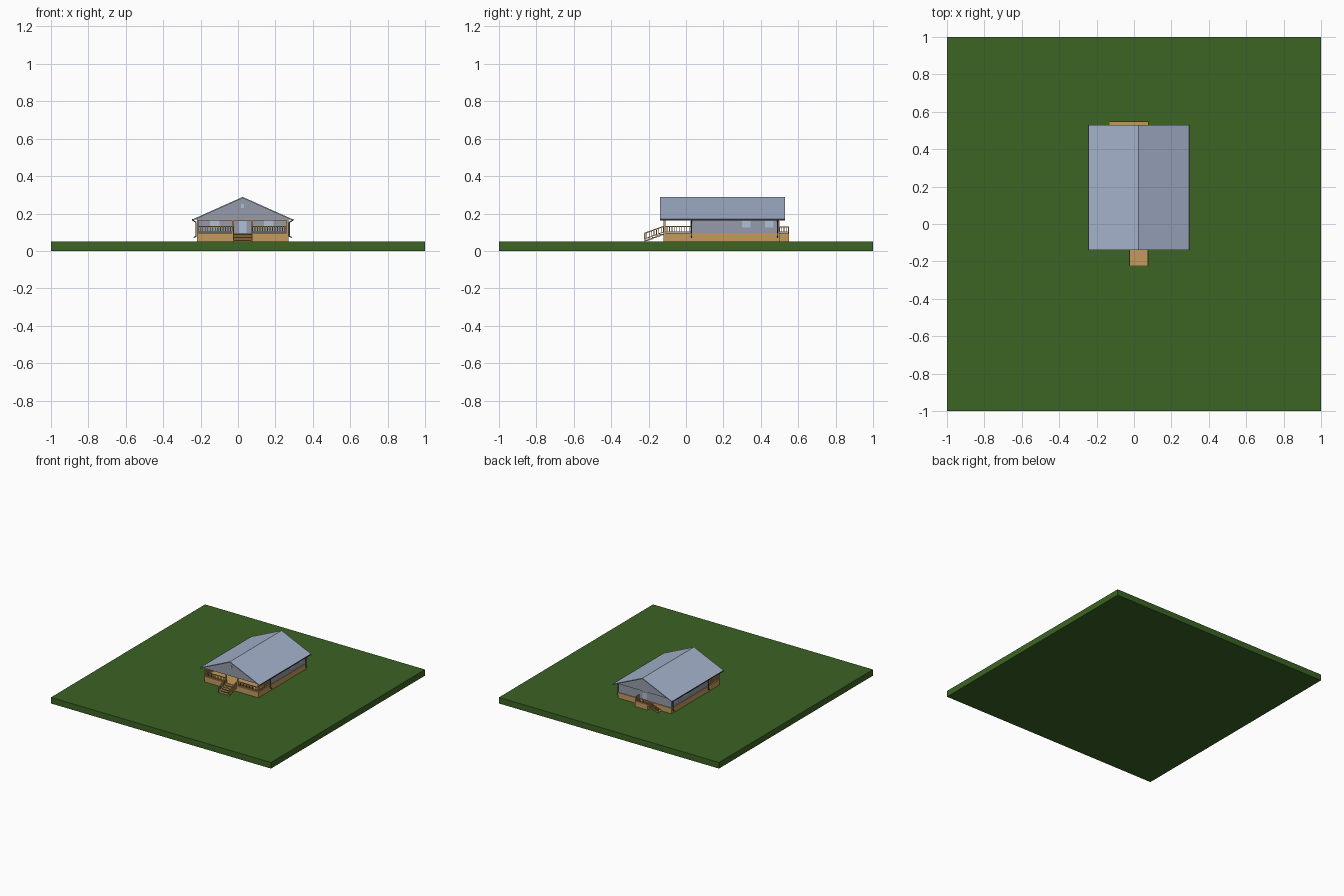
import bpy, bmesh
from mathutils import Vector, Matrix

if "Cube" in bpy.data.objects:
    bpy.data.objects.remove(bpy.data.objects["Cube"])


def material(name, rgb):
    m = bpy.data.materials.new(name)
    m.diffuse_color = (*rgb, 1)
    m.use_nodes = True
    m.node_tree.nodes["Principled BSDF"].inputs["Base Color"].default_value = m.diffuse_color
    return m


GRASS = material("grass green", (0.045, 0.125, 0.017))
WOOD = material("tan wood", (0.56, 0.33, 0.11))
WALL = material("grey siding", (0.30, 0.33, 0.40))
ROOF = material("blue grey roof", (0.38, 0.45, 0.61))
GLASS = material("pale blue glass", (0.42, 0.53, 0.68))
METAL = material("dark gutter metal", (0.07, 0.07, 0.09))

CX = 0.025                                   # house centre line
X0, X1, Y0, YW, Y1 = -0.22, 0.27, -0.12, 0.03, 0.50
ZG, ZF, ZE = 0.05, 0.095, 0.17               # ground, floor, eaves


def finish(name, bm, mat):
    bmesh.ops.recalc_face_normals(bm, faces=bm.faces)
    me = bpy.data.meshes.new(name)
    bm.to_mesh(me)
    bm.free()
    me.materials.append(mat)
    ob = bpy.data.objects.new(name, me)
    bpy.context.collection.objects.link(ob)
    return ob


def add_box(bm, x0, x1, y0, y1, z0, z1):
    m = Matrix.Translation(((x0 + x1) / 2, (y0 + y1) / 2, (z0 + z1) / 2))
    bmesh.ops.create_cube(bm, size=1, matrix=m @ Matrix.Diagonal((x1 - x0, y1 - y0, z1 - z0, 1)))


def box(name, mat, *dims):
    bm = bmesh.new()
    add_box(bm, *dims)
    return finish(name, bm, mat)


def add_bar(bm, a, b, w=0.005):
    """Square bar between two points."""
    a, b = Vector(a), Vector(b)
    d = b - a
    rot = d.to_track_quat('Z', 'Y').to_matrix().to_4x4()
    bmesh.ops.create_cube(bm, size=1, matrix=Matrix.Translation((a + b) / 2) @ rot
                          @ Matrix.Diagonal((w, w, d.length, 1)))


def add_railing(bm, a, b, h=0.036, step=0.013):
    """Handrail, bottom rail and balusters from floor point a to floor point b."""
    a, b = Vector(a), Vector(b)
    low, top = Vector((0, 0, 0.006)), Vector((0, 0, h))
    add_bar(bm, a + low, b + low, 0.004)
    add_bar(bm, a + top, b + top, 0.006)
    n = max(2, round((b - a).length / step))
    for i in range(n + 1):
        p = a.lerp(b, i / n)
        add_bar(bm, p + low, p + top, 0.004)


def extrude_profile(name, mat, pts, y0, y1):
    """XZ profile run along y."""
    bm = bmesh.new()
    f = bm.faces.new([bm.verts.new((x, y0, z)) for x, z in pts])
    ext = bmesh.ops.extrude_face_region(bm, geom=[f])
    bmesh.ops.translate(bm, vec=(0, y1 - y0, 0),
                        verts=[v for v in ext["geom"] if isinstance(v, bmesh.types.BMVert)])
    return finish(name, bm, mat)


# lawn, raised floor and house body
box("lawn", GRASS, -1, 1, -1, 1, 0, ZG)
box("raised_base", WOOD, X0, X1, Y0, Y1, ZG, ZF)
box("house_walls", WALL, X0 + 0.004, X1 - 0.004, YW, Y1 - 0.006, ZF, ZE)

# gable body and the two-slope roof shell
extrude_profile("gable_body", WALL, [(CX - 0.258, 0.169), (CX + 0.258, 0.169), (CX, 0.284)],
                Y0 - 0.006, Y1 + 0.004)
extrude_profile("roof", ROOF, [(CX - 0.268, 0.169), (CX, 0.289), (CX + 0.268, 0.169),
                               (CX + 0.264, 0.164), (CX, 0.282), (CX - 0.264, 0.164)], -0.14, 0.53)
box("gable_vent", GLASS, CX - 0.008, CX + 0.008, Y0 - 0.009, Y0 - 0.004, 0.23, 0.25)

# porch beam and posts
bm = bmesh.new()
add_box(bm, X0, X1, Y0 - 0.004, Y0 + 0.008, 0.163, 0.173)
for x in (X0 + 0.004, X1 - 0.004):
    add_box(bm, x - 0.004, x + 0.004, Y0, YW, 0.163, 0.172)
for x in (X0 + 0.005, CX - 0.052, CX + 0.052, X1 - 0.005):
    add_bar(bm, (x, Y0 + 0.005, ZF), (x, Y0 + 0.005, 0.165), 0.009)
finish("porch_frame", bm, WOOD)

# porch railings
bm = bmesh.new()
yr = Y0 + 0.005
for xa, xb in ((X0 + 0.005, CX - 0.052), (CX + 0.052, X1 - 0.005)):
    add_railing(bm, (xa, yr, ZF), (xb, yr, ZF))
for x in (X0 + 0.005, X1 - 0.005):
    add_railing(bm, (x, yr, ZF), (x, YW, ZF))
finish("porch_railing", bm, WOOD)

# front open stairs with sloped railings
bm = bmesh.new()
for i in range(5):
    y, z = Y0 - 0.02 * i, ZF - 0.008 * (i + 1) + 0.003
    add_box(bm, CX - 0.05, CX + 0.05, y - 0.021, y, z - 0.004, z)
for x in (CX - 0.049, CX + 0.049):
    add_bar(bm, (x, Y0, ZF - 0.006), (x, -0.218, ZG + 0.004), 0.006)
    add_railing(bm, (x, Y0, ZF), (x, -0.222, ZG + 0.008))
    add_bar(bm, (x, -0.219, ZG), (x, -0.219, 0.097), 0.006)
finish("front_stairs", bm, WOOD)

# back landing with side stairs going down towards -x
box("back_landing", WOOD, CX - 0.06, CX + 0.055, Y1, 0.55, ZG, ZF)
bm = bmesh.new()
xs = CX - 0.06
for i in range(5):
    x, z = xs - 0.019 * i, ZF - 0.008 * (i + 1) + 0.003
    add_box(bm, x - 0.02, x, Y1 + 0.003, 0.55, z - 0.004, z)
for y in (Y1 + 0.005, 0.548):
    add_bar(bm, (xs, y, ZF - 0.006), (xs - 0.092, y, ZG + 0.004), 0.006)
add_railing(bm, (xs, 0.548, ZF), (xs - 0.095, 0.548, ZG + 0.008), 0.032)
add_railing(bm, (xs, 0.548, ZF), (CX + 0.052, 0.548, ZF), 0.032)
add_railing(bm, (CX + 0.052, 0.548, ZF), (CX + 0.052, Y1, ZF), 0.032)
finish("back_stairs", bm, WOOD)

# doors: frame plate with a pale panel
for name, y, s in (("front_door", YW, -1), ("back_door", Y1 - 0.006, 1)):
    for part, mat, w, top, t in (("frame", WALL, 0.026, 0.165, 0.003), ("panel", GLASS, 0.020, 0.160, 0.005)):
        ya, yb = sorted((y, y + s * t))
        box(f"{name}_{part}", mat, CX - w, CX + w, ya, yb, ZF, top)

# windows on the front and both sides
for i, x in enumerate((-0.125, 0.165)):
    box(f"front_window_{i + 1}", GLASS, x - 0.025, x + 0.025, YW - 0.003, YW, 0.125, 0.163)
for side, x in (("left", X0 + 0.004), ("right", X1 - 0.004)):
    for i, y in enumerate((0.322, 0.445)):
        box(f"{side}_window_{i + 1}", GLASS, x - 0.003, x + 0.003, y - 0.022, y + 0.022, 0.125, 0.161)

# gutters and downspouts
for side, s in (("left", -1), ("right", 1)):
    bm = bmesh.new()
    xe, xw = CX + s * 0.267, CX + s * 0.249
    add_bar(bm, (xe, -0.14, 0.166), (xe, 0.53, 0.166), 0.008)
    for y in (YW, 0.49):
        path = [(xe, y, 0.164), (xw, y, 0.153), (xw, y, 0.078), (CX + s * 0.262, y, 0.072)]
        for a, b in zip(path, path[1:]):
            add_bar(bm, a, b, 0.006)
    finish(f"{side}_gutter", bm, METAL)
